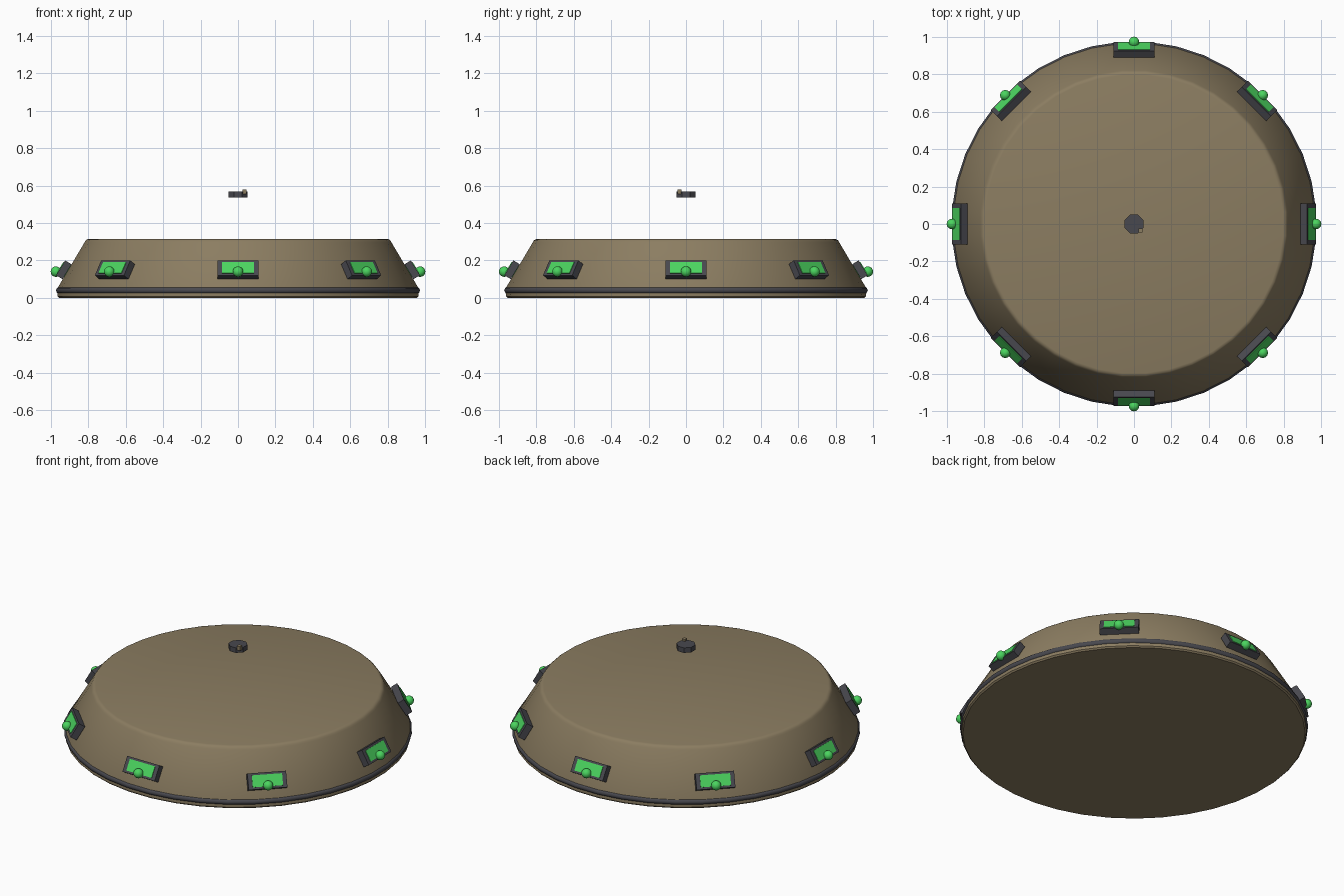
import bpy, bmesh, math
from mathutils import Matrix

if "Cube" in bpy.data.objects:
    bpy.data.objects.remove(bpy.data.objects["Cube"])


def material(name, rgb):
    m = bpy.data.materials.new(name)
    m.diffuse_color = (*rgb, 1)
    m.use_nodes = True
    m.node_tree.nodes["Principled BSDF"].inputs["Base Color"].default_value = m.diffuse_color
    return m


TAN = material("tan hull", (0.26, 0.205, 0.12))
DARK = material("dark grey trim", (0.065, 0.065, 0.077))
GREEN = material("glowing green", (0.07, 0.66, 0.115))


def finish(bm, name, mat, smooth=None):
    bmesh.ops.recalc_face_normals(bm, faces=bm.faces)
    mesh = bpy.data.meshes.new(name)
    bm.to_mesh(mesh)
    bm.free()
    mesh.materials.append(mat)
    ob = bpy.data.objects.new(name, mesh)
    bpy.context.collection.objects.link(ob)
    if smooth:
        bpy.ops.object.select_all(action="DESELECT")
        ob.select_set(True)
        bpy.context.view_layer.objects.active = ob
        bpy.ops.object.shade_smooth_by_angle(angle=math.radians(smooth))
    return ob


def lathe(name, profile, mat, segments, closed=False, smooth=40):
    """Spin (radius, height) points round z; open profiles get flat caps."""
    bm = bmesh.new()
    rings = []
    for r, z in profile:
        rings.append([bm.verts.new((r * math.cos(t), r * math.sin(t), z))
                      for t in (2 * math.pi * (i + 0.5) / segments for i in range(segments))])
    pairs = list(zip(rings, rings[1:]))
    if closed:
        pairs.append((rings[-1], rings[0]))
    else:
        bm.faces.new(rings[0])
        bm.faces.new(rings[-1])
    for a, b in pairs:
        for i in range(segments):
            j = (i + 1) % segments
            bm.faces.new((a[i], a[j], b[j], b[i]))
    return finish(bm, name, mat, smooth)


def box(name, size, matrix, mat):
    bm = bmesh.new()
    bmesh.ops.create_cube(bm, size=1, matrix=matrix @ Matrix.Diagonal((*size, 1)))
    return finish(bm, name, mat)


def ball(name, radius, matrix, mat):
    bm = bmesh.new()
    bmesh.ops.create_uvsphere(bm, u_segments=16, v_segments=10, radius=radius, matrix=matrix)
    return finish(bm, name, mat, 60)


# Sloped hull with softened top and bottom rims
lathe("hull", [(0.958, 0), (0.966, 0.008), (0.968, 0.05), (0.822, 0.296),
               (0.817, 0.305), (0.809, 0.312), (0.798, 0.315)], TAN, 40)

# Dark band round the base
band = [(0.957 + 0.018 * math.cos(t), 0.04 + 0.018 * math.sin(t))
        for t in (math.pi * k / 4 for k in range(8))]
lathe("base_band", band, DARK, 40, closed=True, smooth=50)

# Eight tilted windows with a lamp on each
tilt = Matrix.Rotation(math.radians(-31), 4, "X")
for i in range(8):
    turn = Matrix.Rotation(math.pi * i / 4, 4, "Z")
    place = turn @ Matrix.Translation((0, -0.930, 0.15)) @ tilt
    box(f"window_frame_{i}", (0.22, 0.04, 0.093), place, DARK)
    box(f"window_pane_{i}", (0.172, 0.045, 0.068), place @ Matrix.Translation((0, -0.001, 0)), GREEN)
    ball(f"window_lamp_{i}", 0.028, turn @ Matrix.Translation((0, -0.972, 0.14)), GREEN)

# Small eight-sided cap floating above the hull, with a tiny stud
lathe("floating_cap", [(0.054, 0.537), (0.054, 0.568)], DARK, 8, smooth=None)
box("cap_stud", (0.022, 0.022, 0.025), Matrix.Translation((0.034, -0.034, 0.567)), TAN)
